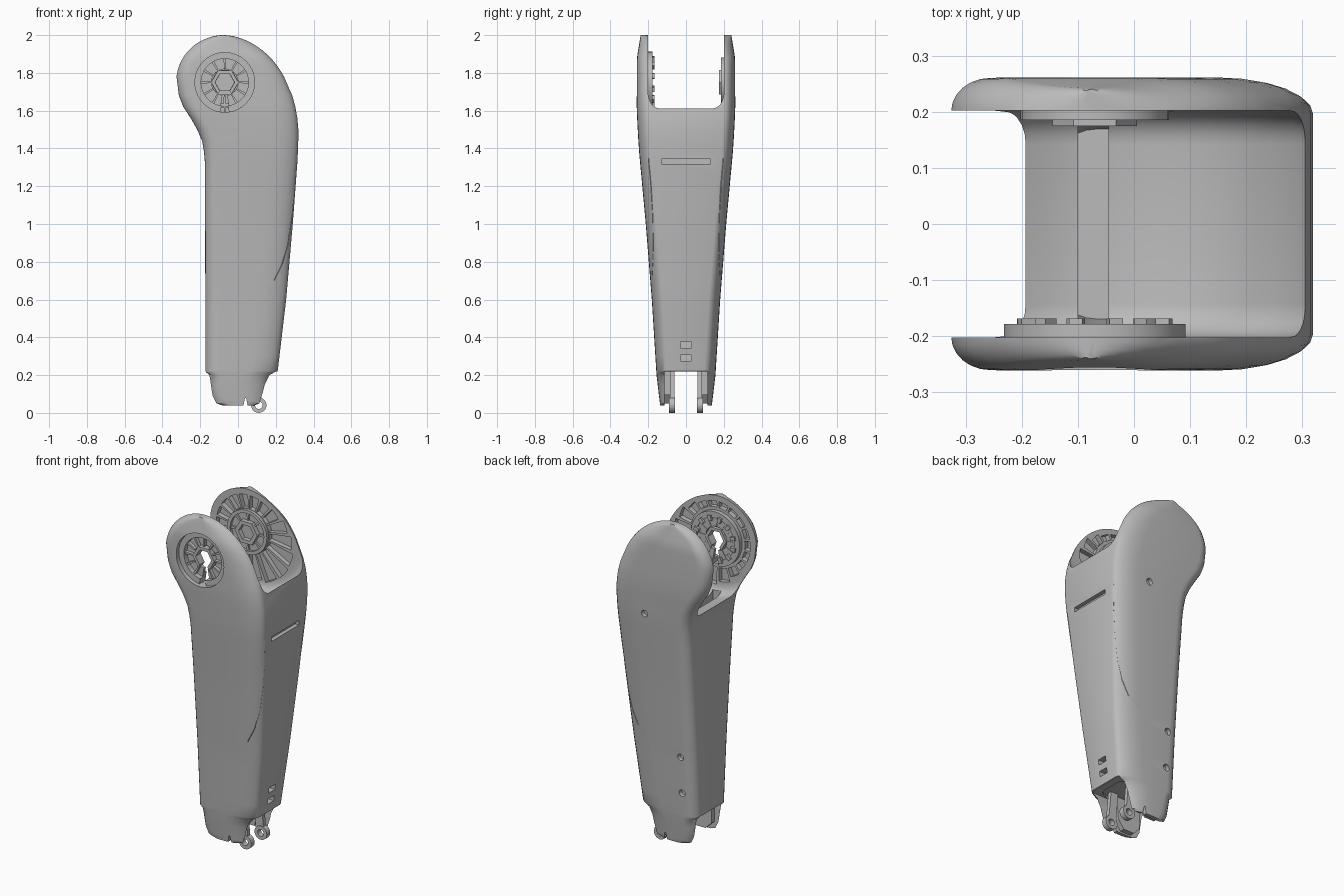
import bpy, bmesh
from math import sin, cos, pi, sqrt, radians

cube = bpy.data.objects.get("Cube")
if cube:
    bpy.data.objects.remove(cube)

grey = bpy.data.materials.new("mid_grey")
grey.use_nodes = True
grey.diffuse_color = (0.5, 0.5, 0.5, 1)
grey.node_tree.nodes["Principled BSDF"].inputs["Base Color"].default_value = grey.diffuse_color

JX, JZ = -0.07, 1.75          # joint centre
# Shell limits by height: left edge, right edge, half depth
LEFT = [(.04, -.1), (.05, -.13), (.09, -.145), (.2, -.155), (.215, -.172), (1.35, -.175),
        (1.44, -.19), (1.52, -.225), (1.62, -.29), (1.7, -.321), (1.75, -.328)]
RIGHT = [(.04, .11), (.05, .14), (.15, .155), (.2, .175), (.22, .21), (.6, .255),
         (1, .29), (1.2, .305), (1.35, .316), (1.47, .32)]
HALF = [(.04, .137), (.2, .156), (.6, .181), (1, .213), (1.4, .25), (1.6, .261), (1.88, .26), (2, .24)]


def lerp(keys, z):
    for (a, u), (b, v) in zip(keys, keys[1:]):
        if z <= b:
            return u + (v - u) * max(0, (z - a) / (b - a))
    return keys[-1][1]


def limits(z):
    x0 = lerp(LEFT, z) if z < JZ else -.08 - .248 * sqrt(max(0, 1 - ((z - JZ) / .25) ** 2))
    x1 = lerp(RIGHT, z) if z < 1.47 else -.08 + .4 * sqrt(max(0, 1 - ((z - 1.47) / .53) ** 2))
    return x0, x1, lerp(HALF, z)


# Rounded rectangle cross-section of the shell
def section(z, inset=0):
    x0, x1, hw = limits(z)
    x0, x1, hw = x0 + inset, x1 - inset, hw - inset
    rl, rr, ry = min(.07, (x1 - x0) * .45), min(.15, (x1 - x0) * .45), .06
    pts = []
    for q in range(4):
        cx, rx = (x1 - rr, rr) if q in (0, 3) else (x0 + rl, rl)
        cy = (hw - ry) * (1 if q < 2 else -1)
        for i in range(7):
            a = pi / 2 * (q + i / 6)
            pts.append((cx + rx * cos(a), cy + ry * sin(a), z))
    return pts


def surface_y(x, z):
    x0, x1, hw = limits(z)
    u = max(0, min(1, (x - x1 + .15) / .15))
    return hw - .06 + .06 * sqrt(1 - u * u)


# Skin a closed solid through a row of matching rings
def bridge(bm, rings, loop=False):
    rows = [[bm.verts.new(p) for p in ring] for ring in rings]
    for a, b in zip(rows, rows[1:] + rows[:1] if loop else rows[1:]):
        for i in range(len(a)):
            j = (i + 1) % len(a)
            bm.faces.new((a[i], a[j], b[j], b[i]))
    if not loop:
        bm.faces.new(rows[0])
        bm.faces.new(rows[-1])


def prism(bm, pts, y0, y1):
    bridge(bm, [[(x, y, z) for x, z in pts] for y in (y0, y1)])


def box(bm, x0, x1, y0, y1, z0, z1):
    prism(bm, [(x0, z0), (x1, z0), (x1, z1), (x0, z1)], y0, y1)


def disc(bm, x, z, r, y0, y1, n=24):
    prism(bm, [(x + r * cos(2 * pi * i / n), z + r * sin(2 * pi * i / n)) for i in range(n)], y0, y1)


# Ring or ring segment about the y axis, angles in degrees
def sector(bm, r0, r1, y0, y1, a0=0, a1=360, n=32, cx=JX, cz=JZ):
    full = a1 - a0 == 360
    rings = []
    for i in range(n if full else n + 1):
        a = radians(a0 + (a1 - a0) * i / n)
        rings.append([(cx + r * cos(a), y, cz + r * sin(a))
                      for r, y in ((r0, y0), (r1, y0), (r1, y1), (r0, y1))])
    bridge(bm, rings, full)


def finish(name, bm):
    bmesh.ops.recalc_face_normals(bm, faces=bm.faces)
    me = bpy.data.meshes.new(name)
    bm.to_mesh(me)
    bm.free()
    ob = bpy.data.objects.new(name, me)
    bpy.context.collection.objects.link(ob)
    me.materials.append(grey)
    return ob


def volume(me):
    bm = bmesh.new()
    bm.from_mesh(me)
    v = bm.calc_volume(signed=True)
    bm.free()
    return v


# Subtract a cutter; a solver's result counts only if a sound solid remains
def cut(ob, bm):
    cutter = finish("cutter", bm)
    cutter.hide_render = True
    before = volume(ob.data)
    for solver in ('MANIFOLD', 'EXACT'):
        m = ob.modifiers.new("cut", 'BOOLEAN')
        m.operation, m.solver, m.object = 'DIFFERENCE', solver, cutter
        bpy.context.view_layer.update()
        dg = bpy.context.evaluated_depsgraph_get()
        me = bpy.data.meshes.new_from_object(ob.evaluated_get(dg))
        ob.modifiers.clear()
        if .2 * before < volume(me) < before * .999999:
            ob.data = me
            break
    bpy.data.objects.remove(cutter)


def smooth(ob):
    bpy.ops.object.select_all(action='DESELECT')
    ob.select_set(True)
    bpy.context.view_layer.objects.active = ob
    bpy.ops.object.shade_smooth_by_angle(angle=radians(32))


# Main shell
levels = [.04, .05, .065, .09, .15, .2, .215, .222] + [.3 + .06 * i for i in range(24)]
levels += [1.72 + .2798 * sin(pi / 2 * i / 14) for i in range(2, 15)]
bm = bmesh.new()
bridge(bm, [section(z) for z in levels])
body = finish("leg_shell", bm)

# Gap between the two cheeks, with a curved saddle floor and rounded corners
bm = bmesh.new()
rings = []
for k in range(-6, 7):
    t = pi / 2 * (abs(k) - 1) / 5 if k else 0
    if k:
        y, r = (.142 + .06 * sin(t)) * (1 if k > 0 else -1), .38 - .06 * (1 - cos(t))
        arc = [(-.03 + r * cos(pi + pi * i / 28), 1.79 + r * sin(pi + pi * i / 28)) for i in range(29)]
        rings.append([(x, y, z) for x, z in [(-.5, 2.3), (-.5, 1.79)] + arc + [(.5, 1.79), (.5, 2.3)]])
bridge(bm, rings)
cut(body, bm)

# Fork between the tongues, hub opening, screw holes, handle slot, drain holes
bm = bmesh.new()
box(bm, -.5, .5, -.115, .115, -.1, .22)
disc(bm, JX, JZ, .158, -.3, -.15, 40)
for x, z in ((.1, 1.42), (-.09, .58), (-.09, .36)):
    disc(bm, x, z, .02, surface_y(x, z) - .025, .4, 16)
box(bm, .29, .4, -.13, .13, 1.317, 1.345)
for z in (.29, .36):
    box(bm, .14, .3, -.03, .03, z - .016, z + .016)
cut(body, bm)

# Hollow interior
bm = bmesh.new()
bridge(bm, [section(z, .037) for z in (.213, .3, .6, 1, 1.2, 1.33)])
cut(body, bm)

# Slot in the saddle floor and notches in the tongue ends
bm = bmesh.new()
box(bm, -.1, -.045, -.19, .19, 1.25, 1.6)
for s in (-1, 1):
    prism(bm, [(.025, .02), (.055, .02), (.043, .08), (.037, .08)], s * .1, s * .2)
cut(body, bm)

# Radial pockets leave ribs on the inside of the cheeks
for side, inner in ((-1, .18), (1, .135)):
    bm = bmesh.new()
    for k in range(18):
        mid = k * 20
        outer = .215 + .09 * max(0, cos(radians(mid + 40)))
        sector(bm, inner, outer, side * .18, side * .23, mid - 8, mid + 8, 4)
    cut(body, bm)

# Seam grooves around the side panel
path = [(.313, 1.35), (.302, 1.2), (.287, 1.05), (.265, .9), (.235, .79), (.19, .7), (.12, .64), (.04, .61)]
for s in (-1, 1):
    bm = bmesh.new()
    bridge(bm, [[(x - .004, y, z - .004), (x, y - .005, z), (x + .004, y, z + .004), (x, y + .005, z)]
                for x, z in path for y in [s * surface_y(x, z)]])
    cut(body, bm)
smooth(body)

# Front hub: slotted web, rims, spokes and locking teeth
bm = bmesh.new()
sector(bm, .125, .162, -.235, -.178, -82, 262, 40)
sector(bm, .07, .13, -.205, -.188, -80, 260, 36)
sector(bm, .052, .072, -.228, -.18, -60, 240, 5)
for k in range(11):
    a = -60 + 30 * k
    sector(bm, .07, .128, -.225, -.185, a - 3, a + 3, 1)
    sector(bm, .108, .14, -.185, -.168, a + 9, a + 19, 2)
smooth(finish("front_hub", bm))

# Back hub: hexagonal socket, rings and spokes
bm = bmesh.new()
sector(bm, .112, .132, .185, .215)
sector(bm, .05, .075, .175, .215, n=6)
for k in range(8):
    sector(bm, .068, .116, .192, .215, 45 * k - 4, 45 * k + 4, 1)
smooth(finish("back_hub", bm))

# Inner shelves, lower fork lugs and hooked eyelets
bm = bmesh.new()
box(bm, -.14, .175, -.125, .125, .235, .25)
box(bm, -.14, .25, -.175, .175, .9, .915)
finish("inner_shelves", bm)
for s, side in ((-1, "front"), (1, "back")):
    bm = bmesh.new()
    prism(bm, [(-.11, .24), (-.11, .09), (-.07, .05), (0, .05), (.04, .1), (.05, .24)], s * .085, s * .12)
    smooth(finish(side + "_fork_lug", bm))
    bm = bmesh.new()
    sector(bm, .02, .041, s * .058, s * .09, n=20, cx=.11, cz=.041)
    prism(bm, [(.06, .24), (.075, .06), (.1, .075), (.125, .08), (.11, .24)], s * .062, s * .086)
    smooth(finish(side + "_eyelet", bm))
